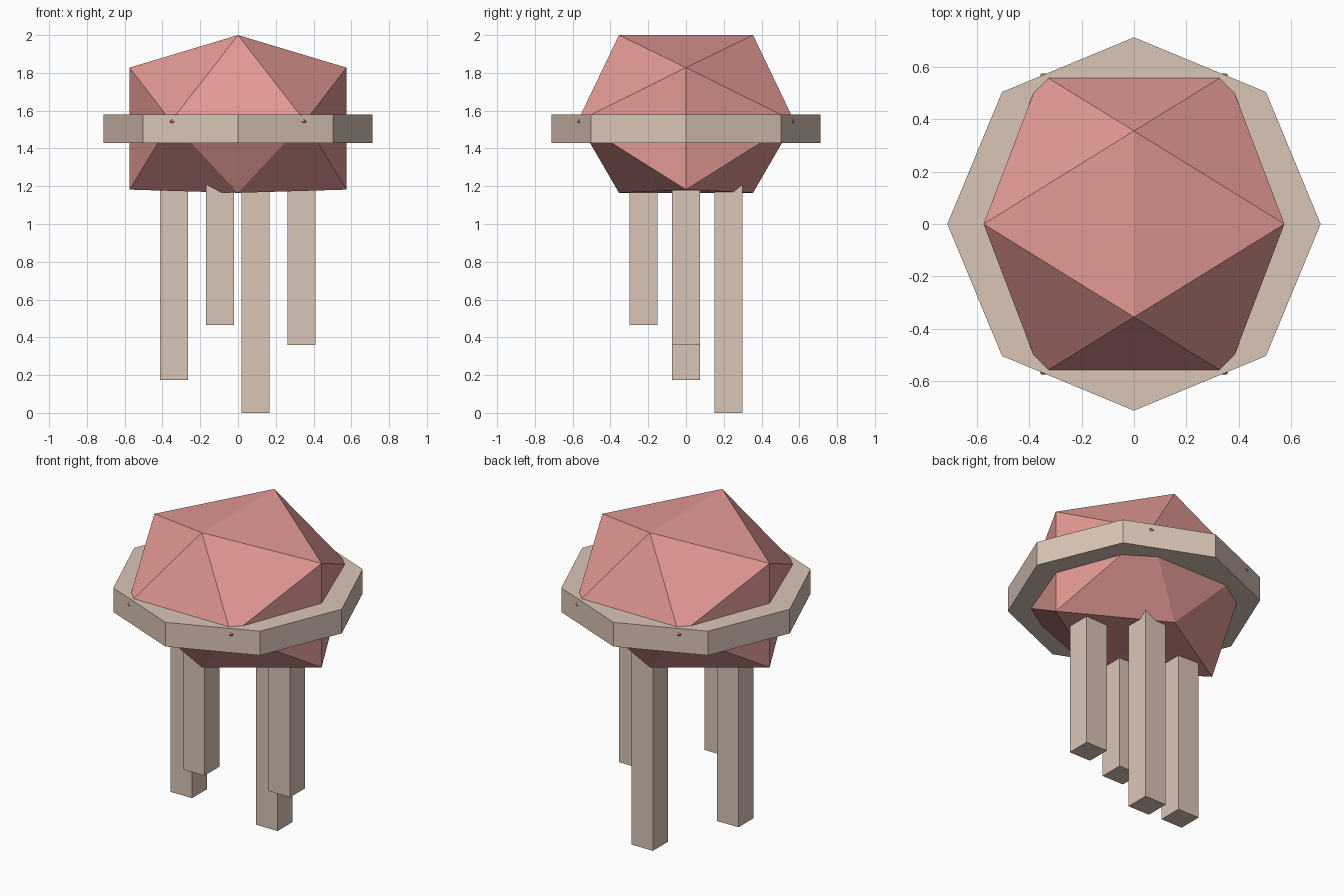
import bpy, bmesh

cube = bpy.data.objects.get("Cube")
if cube:
    bpy.data.objects.remove(cube, do_unlink=True)


def make_material(name, rgb):
    mat = bpy.data.materials.new(name)
    mat.use_nodes = True
    color = (*rgb, 1.0)
    mat.diffuse_color = color
    mat.node_tree.nodes["Principled BSDF"].inputs["Base Color"].default_value = color
    return mat


def make_object(name, bm, mat):
    bmesh.ops.recalc_face_normals(bm, faces=bm.faces)
    mesh = bpy.data.meshes.new(name)
    bm.to_mesh(mesh)
    bm.free()
    mesh.materials.append(mat)
    obj = bpy.data.objects.new(name, mesh)
    bpy.context.collection.objects.link(obj)
    return obj


pink = make_material("dusty pink", (0.76, 0.32, 0.30))
beige = make_material("pale beige", (0.70, 0.56, 0.47))

# Faceted body: a twenty-sided solid with a flattened underside
SHORT, LONG = 0.355, 0.574
bm = bmesh.new()
for s in (-1, 1):
    for z in (2.0, 1.165):
        bm.verts.new((0, s * SHORT, z))
    for z in (1.828, 1.182):
        bm.verts.new((s * LONG, 0, z))
    for t in (-1, 1):
        bm.verts.new((s * SHORT, t * LONG, 1.543))
bmesh.ops.convex_hull(bm, input=bm.verts)
make_object("body", bm, pink)

# Octagonal brim around the body
bpy.ops.mesh.primitive_cylinder_add(vertices=8, radius=0.712, depth=0.15,
                                    location=(0, 0, 1.505))
brim = bpy.context.object
brim.name = "brim"
brim.data.materials.append(beige)

# Four square legs of different lengths, with tops sunk into the body
WIDTH, TOP = 0.148, 1.3
legs = {
    "right_leg": (-0.338, 0.0, 0.175),
    "front_leg": (-0.095, -0.225, 0.465),
    "back_leg": (0.092, 0.225, 0.0),
    "left_leg": (0.335, 0.0, 0.36),
}
for name, (x, y, bottom) in legs.items():
    bm = bmesh.new()
    bmesh.ops.create_cube(bm, size=1)
    bmesh.ops.scale(bm, vec=(WIDTH, WIDTH, TOP - bottom), verts=bm.verts)
    bmesh.ops.translate(bm, vec=(x, y, (TOP + bottom) / 2), verts=bm.verts)
    make_object(name, bm, beige)
